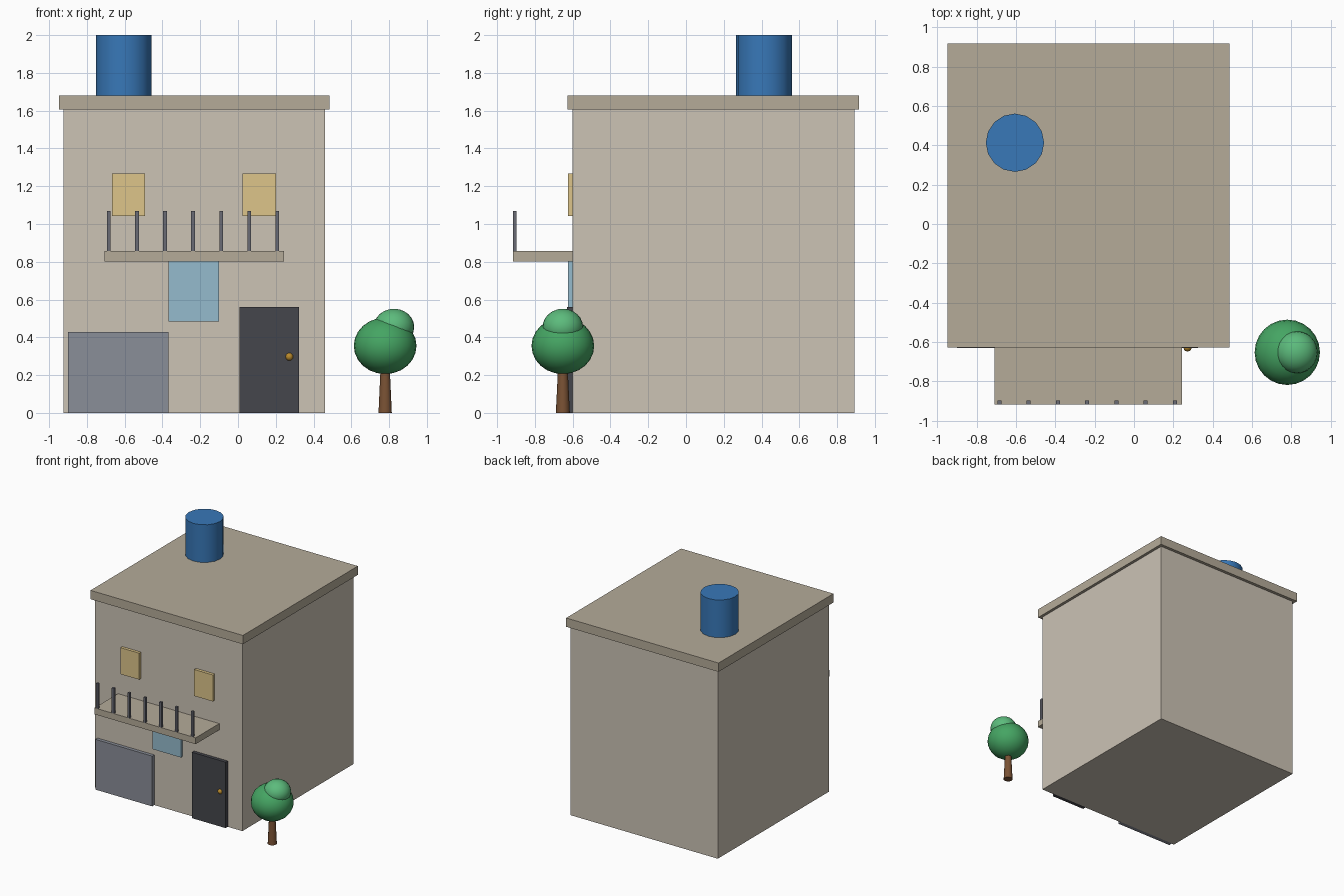
import bpy
from math import radians

if "Cube" in bpy.data.objects:
    bpy.data.objects.remove(bpy.data.objects["Cube"])


def material(name, hex_code):
    rgb = [int(hex_code[i:i + 2], 16) / 255 for i in (0, 2, 4)]
    m = bpy.data.materials.new(name)
    m.diffuse_color = [c / 12.92 if c < 0.04 else ((c + 0.055) / 1.055) ** 2.4 for c in rgb] + [1]
    m.use_nodes = True
    m.node_tree.nodes["Principled BSDF"].inputs["Base Color"].default_value = m.diffuse_color
    return m


WALL = material("plaster", "CCC3B5")
SLAB = material("concrete", "B5AB99")
AMBER = material("lit_glass", "DDC58A")
BLUE = material("blue_glass", "95BBCD")
GARAGE = material("garage_grey", "8A8E98")
DOOR = material("door_dark", "45464C")
RAIL = material("rail_grey", "6A6B75")
TANK = material("tank_blue", "3878B8")
GOLD = material("brass", "B98A2C")
WOOD = material("bark", "7A5234")
LEAF = material("leaf", "45A563")
LEAF_LIGHT = material("leaf_light", "5CBB7C")


def finish(name, mat, smooth=False):
    o = bpy.context.object
    o.name = name
    o.data.materials.append(mat)
    if smooth:
        bpy.ops.object.shade_smooth_by_angle(angle=radians(40))
    return o


def box(name, mat, x, y, z):
    """Box from (min, max) pairs."""
    bpy.ops.mesh.primitive_cube_add(size=1, location=[sum(p) / 2 for p in (x, y, z)])
    bpy.context.object.scale = [p[1] - p[0] for p in (x, y, z)]
    bpy.ops.object.transform_apply(location=False, rotation=False, scale=True)
    return finish(name, mat)


def cone(name, mat, x, y, z, r1, r2, sides):
    bpy.ops.mesh.primitive_cone_add(vertices=sides, radius1=r1, radius2=r2,
                                    depth=z[1] - z[0], location=(x, y, sum(z) / 2))
    return finish(name, mat, True)


def ball(name, mat, loc, r, squash=1.0, segments=24):
    bpy.ops.mesh.primitive_uv_sphere_add(segments=segments, ring_count=segments // 2,
                                         radius=r, location=loc)
    bpy.context.object.scale.z = squash
    return finish(name, mat, True)


# House body and roof slab
box("house_body", WALL, (-0.923, 0.461), (-0.60, 0.891), (0, 1.605))
box("roof_slab", SLAB, (-0.948, 0.485), (-0.627, 0.917), (1.605, 1.68))

# Water tank on the roof
cone("water_tank", TANK, -0.605, 0.413, (1.68, 2.0), 0.148, 0.148, 16)

# Openings on the front wall
FACE = (-0.625, -0.595)
for side, x in (("left", -0.668), ("right", 0.025)):
    box(f"upper_window_{side}", AMBER, (x, x + 0.176), FACE, (1.042, 1.267))
box("lower_window", BLUE, (-0.367, -0.10), FACE, (0.485, 0.805))
box("garage_door", GARAGE, (-0.90, -0.367), (-0.629, -0.595), (0, 0.427))
box("front_door", DOOR, (0.008, 0.324), (-0.629, -0.595), (0, 0.56))
ball("door_knob", GOLD, (0.272, -0.627, 0.297), 0.021, segments=12)

# Balcony with railing posts
box("balcony_slab", SLAB, (-0.708, 0.244), (-0.917, -0.60), (0.802, 0.856))
for i in range(7):
    x = -0.684 + i * 0.1487
    box(f"railing_post_{i + 1}", RAIL, (x - 0.01, x + 0.01), (-0.917, -0.897), (0.856, 1.07))

# Tree
cone("tree_trunk", WOOD, 0.779, -0.652, (0, 0.27), 0.037, 0.024, 10)
ball("tree_crown", LEAF, (0.779, -0.652, 0.355), 0.166, 0.9)
ball("tree_crown_top", LEAF_LIGHT, (0.826, -0.652, 0.455), 0.107, 0.9)
